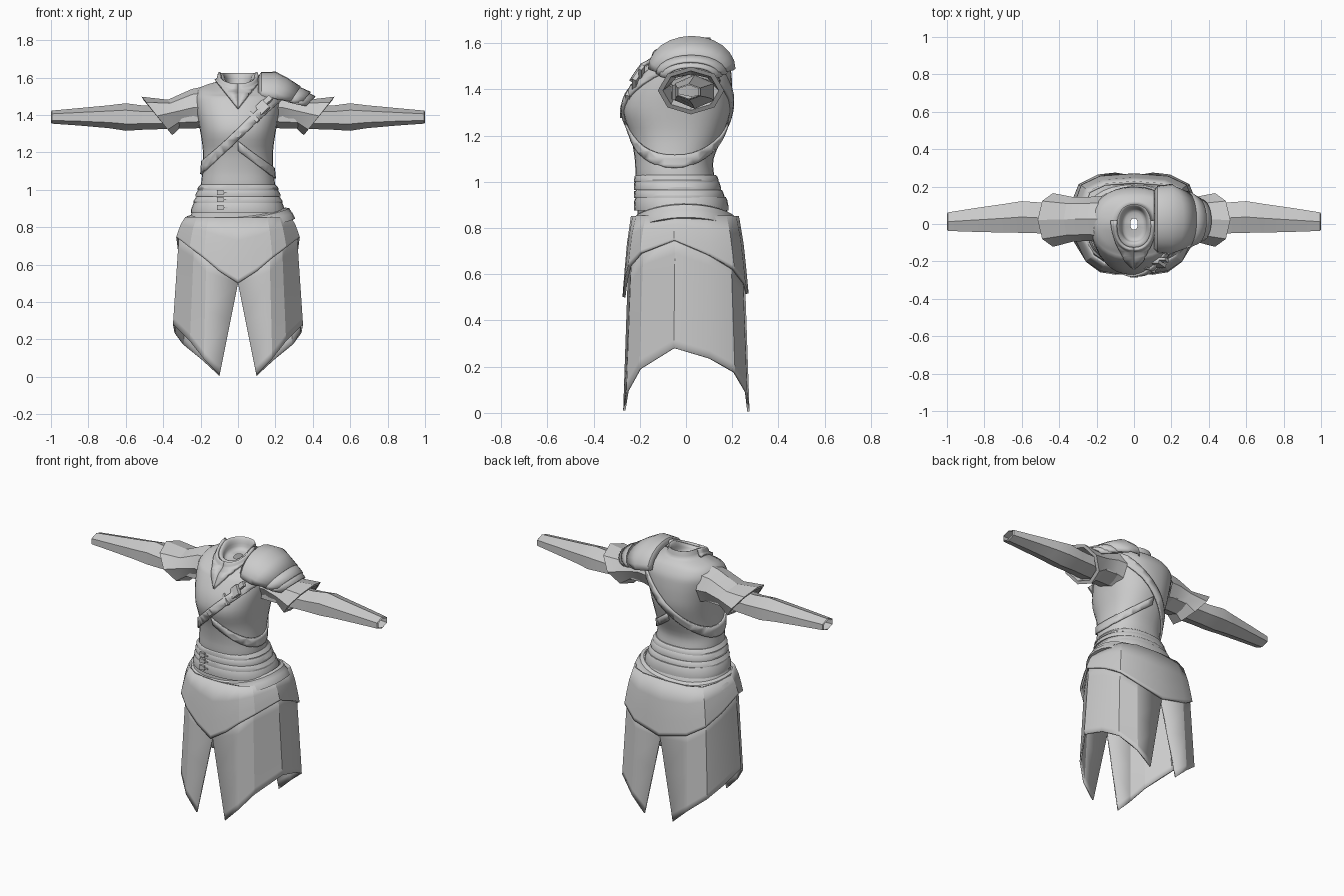
import bpy, bmesh, math
from mathutils import Vector

if "Cube" in bpy.data.objects:
    bpy.data.objects.remove(bpy.data.objects["Cube"])

grey = bpy.data.materials.new("plain_grey")
grey.diffuse_color = (0.6, 0.6, 0.6, 1)
grey.use_nodes = True
grey.node_tree.nodes["Principled BSDF"].inputs["Base Color"].default_value = grey.diffuse_color


def finish(name, bm, thick=0, angle=30):
    me = bpy.data.meshes.new(name)
    bm.to_mesh(me)
    bm.free()
    me.materials.append(grey)
    ob = bpy.data.objects.new(name, me)
    bpy.context.collection.objects.link(ob)
    if thick:
        s = ob.modifiers.new("thickness", 'SOLIDIFY')
        s.thickness, s.offset = thick, 1
    bpy.ops.object.select_all(action='DESELECT')
    bpy.context.view_layer.objects.active = ob
    ob.select_set(True)
    bpy.ops.object.shade_smooth_by_angle(angle=math.radians(angle))
    return ob


def skin(rows, closed=True):
    """Quad skin through equally long rows of points, normals outward."""
    bm = bmesh.new()
    vs = [[bm.verts.new(p) for p in r] for r in rows]
    n = len(rows[0])
    for a, b in zip(vs, vs[1:]):
        for i in range(n if closed else n - 1):
            j = (i + 1) % n
            bm.faces.new((a[i], a[j], b[j], b[i]))
    bm.normal_update()
    return bm


def oval(z, w, y0, y1, n=32, power=2.3, tilt=0.0, droop=0.0):
    pts = []
    for i in range(n):
        a = 2 * math.pi * i / n
        c, s = math.cos(a), math.sin(a)
        x = w * math.copysign(abs(c) ** (2 / power), c)
        y = (y0 + y1) / 2 + (y1 - y0) / 2 * math.copysign(abs(s) ** (2 / power), s)
        pts.append((x, y, z + tilt * x - droop * y * y))
    return pts


def smooth_rows(keys, steps=3):
    out = []
    for i in range(len(keys) - 1):
        k = [Vector(keys[min(max(i + d, 0), len(keys) - 1)]) for d in (-1, 0, 1, 2)]
        for s in range(steps):
            t = s / steps
            out.append(0.5 * (2 * k[1] + (k[2] - k[0]) * t
                       + (2 * k[0] - 5 * k[1] + 4 * k[2] - k[3]) * t * t
                       + (3 * k[1] - k[0] - 3 * k[2] + k[3]) * t ** 3))
    return out + [Vector(keys[-1])]


# Torso: z, half width, front y, back y
TORSO = [(.93, .2, -.205, .14), (1.03, .198, -.218, .122), (1.1, .19, -.222, .12),
         (1.2, .187, -.24, .16), (1.3, .2, -.272, .193), (1.38, .215, -.258, .2),
         (1.45, .228, -.22, .198), (1.5, .23, -.185, .19), (1.545, .205, -.155, .165),
         (1.568, .15, -.14, .14), (1.585, .105, -.135, .115), (1.625, .09, -.125, .105),
         (1.605, .072, -.1, .09), (1.56, .06, -.085, .075), (1.55, .02, -.03, .03)]


def torso_mesh(top=99):
    bm = skin([oval(*k) for k in smooth_rows(TORSO)][:top])
    for v in bm.verts:  # neckline dips at the front
        if v.co.z > 1.5 and v.co.y < 0:
            v.co.z += 4.2 * (v.co.z - 1.5) * v.co.y
    bm.normal_update()
    return bm


finish("torso", torso_mesh(), angle=50)


def torso_band(name, cuts, thick=.012):
    """Part of the torso surface kept inside the cutting planes, raised."""
    bm = torso_mesh(34)
    for co, no in cuts:
        bmesh.ops.bisect_plane(bm, geom=bm.verts[:] + bm.edges[:] + bm.faces[:],
                               plane_co=co, plane_no=no, clear_outer=True)
    bmesh.ops.remove_doubles(bm, verts=bm.verts[:], dist=.006)
    return finish(name, bm, thick, 40)


# Crossed chest straps and V collar
torso_band("long_chest_strap", [((0, 0, 1.33), (-.95, 0, 1)), ((0, 0, 1.265), (.95, 0, -1))], .011)
torso_band("short_chest_strap", [((0, 0, 1.262), (.77, 0, 1)), ((0, 0, 1.21), (-.77, 0, -1)),
                                 ((0, 0, 0), (-1, 0, 0))], .009)
for s, side in ((1, "left"), (-1, "right")):
    torso_band("collar_" + side, [((0, 0, 1.43), (1.25 * s, 0, -1)), ((0, 0, 0), (-s, 0, 0)),
                                  ((0, .02, 0), (0, 1, 0))], .016)


def box(name, co, size, turn=0.0, lean=0.0):
    bpy.ops.mesh.primitive_cube_add(size=1, location=co, rotation=(lean, turn, 0))
    ob = bpy.context.object
    ob.name, ob.scale = name, size
    ob.data.materials.append(grey)


# Strap fittings
box("strap_stud", (0, -.28, 1.298), (.03, .012, .03), math.radians(45))
box("strap_buckle", (.125, -.212, 1.435), (.075, .02, .06), math.radians(-44), -.45)
box("strap_loop", (.085, -.242, 1.39), (.02, .02, .07), math.radians(-44), -.35)
box("strap_tongue", (.155, -.192, 1.475), (.06, .016, .03), math.radians(-44), -.5)

# Waist wraps: bottom z, top z, half width, front y, back y
WRAPS = [(1.0, 1.03, .205, -.222, .135), (.965, 1.005, .215, -.222, .145),
         (.93, .965, .226, -.222, .16), (.875, .935, .24, -.222, .178)]
for i, (z0, z1, w, y0, y1) in enumerate(WRAPS):
    h = z1 - z0
    rows = [(z0, w - .015, y0 + .015, y1 - .015), (z0, w + .012, y0 - .002, y1 + .006),
            (z0 + h * .3, w + .012, y0 - .003, y1 + .006), (z1 - h * .2, w, y0, y1),
            (z1, w - .006, y0 + .006, y1 - .006), (z1, w - .025, y0 + .025, y1 - .025)]
    finish(f"waist_wrap_{i + 1}", skin([oval(*r) for r in rows]))
for z in (.985, .948, .905):
    box("wrap_buckle", (-.095, -.219, z), (.034, .014, .026))
    box("wrap_buckle_pin", (-.07, -.22, z), (.03, .012, .008))

# Hips and tilted sash
finish("hips", skin([oval(*r) for r in ((.88, .245, -.21, .175), (.84, .268, -.21, .195),
                                         (.8, .275, -.212, .2))]), angle=50)
SASH = [(.885, .255, -.212, .19), (.88, .275, -.222, .21), (.858, .286, -.226, .22),
        (.853, .292, -.23, .226), (.822, .306, -.234, .238), (.817, .285, -.215, .22)]
finish("hip_sash", skin([oval(*r, tilt=.08, droop=.7) for r in SASH][::-1]))


def mirrored(half):
    return half + [(-x, y, z) for x, y, z in reversed(half) if x > 1e-4]


# Upper skirt: hem x, y, z from front centre to back centre
HEM = [(0, -.262, .5), (.1, -.254, .565), (.18, -.238, .635), (.25, -.19, .69),
       (.318, -.05, .745), (.31, .1, .68), (.275, .2, .62), (.18, .245, .56), (0, .258, .515)]
rows = []
for f in (0, .35, .7, .93, 1):
    grow = .85 + .15 * f ** .7
    rows.append(mirrored([(x * grow, (y + .02) * grow - .02, .85 + (z - .85) * f)
                          for x, y, z in HEM]))
finish("upper_skirt", skin(rows[::-1]), .013, 22)

# Lower skirt panels, split at front and back
PANEL = [(.1, -.262, .01), (.18, -.248, .095), (.25, -.195, .19), (.338, -.05, .28),
         (.33, .1, .235), (.29, .205, .175), (.19, .255, .09), (.1, .265, .005)]
TOPS = (.58, .68, .75, .79, .74, .68, .62, .58)
for s, side in ((1, "left"), (-1, "right")):
    rows = []
    for f in (0, .2, .55, .93, 1):
        row = []
        for i, (x, y, zh) in enumerate(PANEL):
            end = i in (0, len(PANEL) - 1)
            z = TOPS[i] + (zh - TOPS[i]) * f
            if end:
                z = {0: .58, .2: .5, .55: .3, .93: .05, 1: zh}[f]
            g = 1 - .1 * (z - zh) / (.78 - zh)
            px = max(0, (.5 - z) * .2) if end else x * g
            row.append((s * px, y * g, z))
        rows.append(row)
    finish("lower_skirt_" + side, skin(rows[::-1] if s > 0 else rows, False), .01, 20)


def arm_ring(top, bot, y0, y1, n=8):
    """Faceted ring with a ridge on top, between a top and a bottom (x, z) point."""
    pts = []
    wide = 1 if n % 4 == 0 else 1 / math.cos(math.pi / 6)
    for i in range(n):
        a = 2 * math.pi * i / n
        u, v = .5 + .5 * math.cos(a), .5 - .5 * math.sin(a) * wide
        pts.append((bot[0] + (top[0] - bot[0]) * u, y0 + (y1 - y0) * v,
                    bot[1] + (top[1] - bot[1]) * u))
    return pts


# Sleeves: x, bottom z, top z, front y, back y
SLEEVE = [(.2, 1.33, 1.47, -.07, .11), (.4, 1.325, 1.45, -.06, .11), (.5, 1.322, 1.45, -.05, .115),
          (.6, 1.316, 1.463, -.047, .122), (.69, 1.33, 1.452, -.046, .108),
          (.85, 1.344, 1.437, -.042, .085), (.995, 1.354, 1.424, -.037, .062),
          (1, 1.36, 1.418, -.03, .055)]
# Flared shoulder cuffs: top point, bottom point, front y, back y
CUFF = [((.17, 1.555), (.18, 1.32), -.1, .15), ((.245, 1.54), (.235, 1.34), -.09, .145),
        ((.375, 1.482), (.285, 1.355), -.095, .145), ((.515, 1.498), (.352, 1.292), -.122, .165),
        ((.505, 1.48), (.365, 1.31), -.1, .142), ((.36, 1.465), (.3, 1.37), -.07, .12)]


def sided(rows, s):
    rows = [[(s * x, y, z) for x, y, z in r] for r in rows]
    return skin(rows if s < 0 else rows[::-1])


for s, side in ((1, "left"), (-1, "right")):
    finish("sleeve_" + side, sided([arm_ring((x, b), (x, a), c, d, 6)
                                    for x, a, b, c, d in SLEEVE], s), 0, 22)
    finish("shoulder_cuff_" + side, sided([arm_ring(*r) for r in CUFF], s), 0, 22)

# Layered shoulder plates: x, top z, edge z, front y, back y
PLATES = {
    "shoulder_plate_main": [(.115, 1.6, 1.5, -.13, .175), (.13, 1.622, 1.498, -.145, .195),
                            (.2, 1.622, 1.488, -.155, .205), (.26, 1.59, 1.482, -.145, .195),
                            (.33, 1.545, 1.475, -.12, .165)],
    "shoulder_plate_middle": [(.28, 1.56, 1.48, -.125, .175), (.34, 1.535, 1.465, -.12, .165),
                              (.385, 1.515, 1.465, -.095, .135)],
    "shoulder_plate_lower": [(.31, 1.535, 1.47, -.115, .16), (.37, 1.512, 1.455, -.105, .145),
                             (.41, 1.492, 1.45, -.08, .12)]}
for name, keys in PLATES.items():
    rows = []
    for x, zt, ze, y0, y1 in keys:
        arc = [math.pi * i / 12 for i in range(13)]
        rows.append([(x - .05 * (1 - math.sin(a)) * (x > .25),
                      (y0 + y1) / 2 - (y1 - y0) / 2 * math.cos(a),
                      ze + (zt - ze) * math.sin(a)) for a in arc])
    finish(name, skin(rows[::-1], False), .01, 35)
